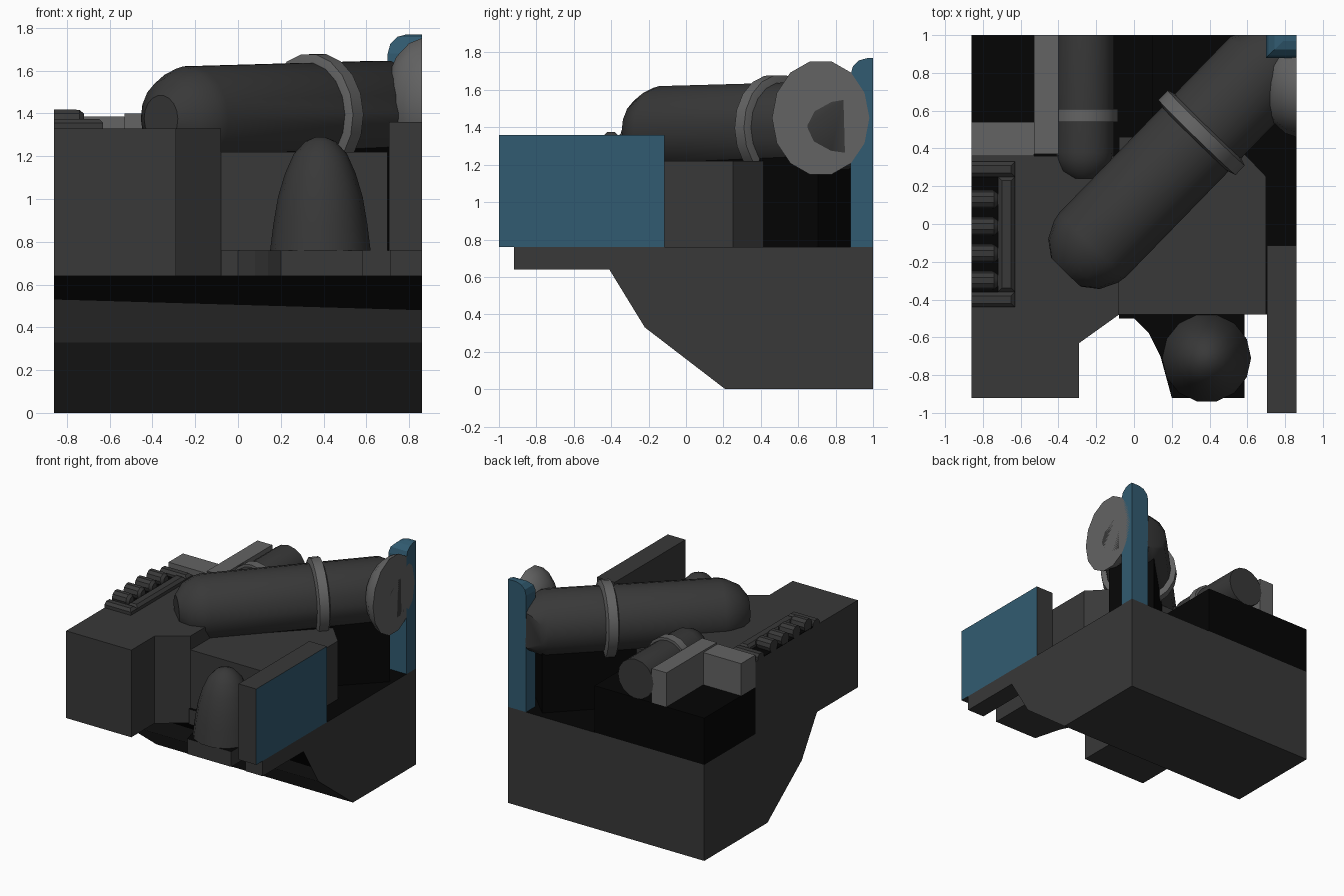
import bpy, bmesh, math
from mathutils import Vector

if "Cube" in bpy.data.objects:
    bpy.data.objects.remove(bpy.data.objects["Cube"])


def material(name, rgb):
    m = bpy.data.materials.new(name)
    m.diffuse_color = (*rgb, 1)
    m.use_nodes = True
    m.node_tree.nodes["Principled BSDF"].inputs["Base Color"].default_value = m.diffuse_color
    return m


GREY = material("dark grey", (0.04, 0.04, 0.04))
BLACK = material("near black", (0.0015, 0.0015, 0.0015))
LIGHT = material("mid grey", (0.125, 0.125, 0.125))
BLUE = material("steel blue", (0.031, 0.105, 0.165))


def finish(name, bm, mats, rule=None, smooth=False):
    bmesh.ops.recalc_face_normals(bm, faces=bm.faces)
    bm.normal_update()
    if rule:
        for f in bm.faces:
            f.material_index = rule(f)
    me = bpy.data.meshes.new(name)
    bm.to_mesh(me)
    bm.free()
    ob = bpy.data.objects.new(name, me)
    bpy.context.collection.objects.link(ob)
    for m in mats:
        me.materials.append(m)
    if smooth:
        bpy.ops.object.select_all(action='DESELECT')
        ob.select_set(True)
        bpy.context.view_layer.objects.active = ob
        bpy.ops.object.shade_smooth_by_angle(angle=math.radians(32))
    return ob


def clip(bm, co, no):
    """Cut away everything on the normal side and close the hole."""
    r = bmesh.ops.bisect_plane(bm, geom=bm.verts[:] + bm.edges[:] + bm.faces[:],
                               plane_co=co, plane_no=no, clear_outer=True)
    edges = [e for e in r['geom_cut'] if isinstance(e, bmesh.types.BMEdge)]
    if edges:
        bmesh.ops.contextual_create(bm, geom=edges)


def prism(name, outline, z0, z1, mats, chamfer=0, rule=None):
    """Upright prism; top edges are chamfered except where the model is cut off."""
    bm = bmesh.new()
    f = bm.faces.new([bm.verts.new((x, y, z0)) for x, y in outline])
    r = bmesh.ops.extrude_face_region(bm, geom=[f])
    for v in r['geom']:
        if isinstance(v, bmesh.types.BMVert):
            v.co.z = z1
    if chamfer:
        def cut(e):
            a, b = e.verts
            return ((abs(a.co.x) > .855 and abs(b.co.x) > .855)
                    or (a.co.y == b.co.y and a.co.y in (-.92, 1)))
        edges = [e for e in bm.edges if all(v.co.z == z1 for v in e.verts) and not cut(e)]
        bmesh.ops.bevel(bm, geom=edges, offset=chamfer, segments=1, affect='EDGES')
    return finish(name, bm, mats, rule)


def rect(x0, x1, y0, y1):
    return [(x0, y0), (x1, y0), (x1, y1), (x0, y1)]


def turned(name, profile, origin, axis, mat, n=16, scale=(1, 1), smooth=True):
    """Turn (radius, distance) pairs about an axis, then cut at the model bounds."""
    o, d = Vector(origin), Vector(axis).normalized()
    up = Vector((0, 0, 1)) if abs(d.z) < .9 else Vector((0, 1, 0))
    side = d.cross(up).normalized()
    up = side.cross(d)
    bm = bmesh.new()
    rings = []
    for r, t in profile:
        rings.append([bm.verts.new(o + d * t + side * (r * scale[0] * math.cos(2 * math.pi * i / n))
                                   + up * (r * scale[1] * math.sin(2 * math.pi * i / n)))
                      for i in range(n)])
    for a, b in zip(rings, rings[1:]):
        for i in range(n):
            j = (i + 1) % n
            bm.faces.new((a[i], a[j], b[j], b[i]))
    bm.faces.new(rings[0])
    bm.faces.new(rings[-1])
    for co, no in (((.86, 0, 0), (1, 0, 0)), ((0, 1, 0), (0, 1, 0)), ((-.86, 0, 0), (-1, 0, 0))):
        clip(bm, co, no)
    return finish(name, bm, [mat], smooth=smooth)


def black_top(f):
    return 1 if f.normal.z > .5 else 0


# lower hull: side profile run across the width, black upper strip on the front slope
bm = bmesh.new()
side = [(-.41, .64), (-.22, .33), (.21, 0), (1, 0), (1, .76), (-.48, .76), (-.48, .64)]
f = bm.faces.new([bm.verts.new((-.86, y, z)) for y, z in side])
r = bmesh.ops.extrude_face_region(bm, geom=[f])
bmesh.ops.translate(bm, vec=(1.72, 0, 0), verts=[v for v in r['geom'] if isinstance(v, bmesh.types.BMVert)])
slope = [f for f in bm.faces if f.calc_center_median().y < -.2 and abs(f.calc_center_median().z - .485) < .01]
bmesh.ops.bisect_plane(bm, geom=slope + list({e for f in slope for e in f.edges})
                       + list({v for f in slope for v in f.verts}),
                       plane_co=(-.86, 0, .53), plane_no=(.05, 0, 1.72))
finish("lower_hull", bm, [GREY, BLACK],
       lambda f: 1 if f.normal.z > .5 or (f.normal.y < -.8 and -.45 < f.calc_center_median().y < -.3) else 0)

# front ledges
prism("front_ledge", [(-.08, -.48), (-.08, -.5), (0, -.5), (.08, -.58), (.14, -.7), (.2, -.92),
                      (.585, -.92), (.585, -.48)], .64, .76, [GREY, BLACK], rule=black_top)
prism("right_ledge", rect(.71, .86, -.92, -.48), .64, .76, [GREY, BLACK], rule=black_top)

# large left block and the lower central box
prism("left_block", [(-.86, -.92), (-.29, -.92), (-.29, -.63), (-.08, -.48), (-.08, .36), (-.86, .36)],
      .64, 1.33, [GREY], .04)
prism("central_box", [(-.08, -.48), (.7, -.48), (.7, .25), (.5, .46), (-.08, .46)], .76, 1.22, [GREY], .04)

# black machinery under the pipes
prism("rear_black_block", rect(-.86, .1, .36, 1), .76, 1.13, [BLACK])
a = math.sqrt(.5)
cradle = [(.25 + a * (u - v), .36 + a * (u + v))
          for u, v in ((-.72, -.17), (.66, -.17), (.66, .17), (-.72, .17))]
prism("pipe_cradle", cradle, .76, 1.29, [BLACK])

# dome at the front
turned("front_dome", [(.235, 0), (.22, .12), (.198, .25), (.165, .36), (.125, .45), (.07, .51), (.02, .53)],
       (.385, -.71, .76), (0, 0, 1), GREY, 14)

# large slanted pipe with its collar
start, along = (-.36, -.255, 1.375), (.7, .72, .02)
turned("large_pipe", [(.11, 0), (.19, .06), (.235, .15), (.245, .2), (.245, 1.5), (.18, 1.64)],
       start, along, GREY, 18)
turned("large_pipe_collar", [(.24, .98), (.285, .995), (.285, 1.065), (.24, 1.08)], start, along, LIGHT, 18)

# flared outlet on the right side, with a dark opening
turned("outlet_flare", [(.15, 0), (.22, .03), (.285, .09), (.31, .15)], (.71, .72, 1.45), (1, 0, 0),
       LIGHT, 14, (.84, 1))
turned("outlet_opening", [(.16, 0), (.16, .005)], (.857, .735, 1.4), (1, 0, 0), GREY, 6, (.85, 1.05), False)

# small rear pipe with its collar
turned("small_pipe", [(.07, 0), (.125, .04), (.15, .1), (.155, .14), (.155, .8)], (-.26, .24, 1.28),
       (0, 1, 0), GREY, 16)
turned("small_pipe_collar", [(.155, .3), (.175, .3), (.175, .37), (.155, .37)], (-.26, .24, 1.28),
       (0, 1, 0), LIGHT, 16)

# rear rails
prism("rear_long_rail", rect(-.53, -.4, .37, 1), 1.12, 1.4, [LIGHT], .04)
prism("rear_cross_rail", rect(-.86, -.53, .36, .54), 1.1, 1.385, [LIGHT], .04)

# vent: frame, dark bed and four rounded bars
for i, box in enumerate((rect(-.86, -.63, -.44, -.36), rect(-.86, -.63, .25, .33), rect(-.72, -.63, -.36, .25))):
    prism(f"vent_frame_{i + 1}", box, 1.32, 1.375, [GREY], .02)
prism("vent_bed", rect(-.86, -.72, -.36, .25), 1.325, 1.336, [BLACK])
for i in range(4):
    turned(f"vent_bar_{i + 1}", [(.03, 0), (.048, .02), (.05, .04), (.05, .15)], (-.72, .13 - .143 * i, 1.37),
           (-1, 0, 0), GREY, 10)

# front right armour plate: blue outer face and chamfers
prism("right_armour_plate", rect(.705, .86, -1, -.115), .76, 1.36, [GREY, BLUE], .055,
      lambda f: 1 if f.normal.x > .9 or .3 < f.normal.z < .9 else 0)

# tall rear corner fin with a rounded top
bm = bmesh.new()
bmesh.ops.create_cube(bm, size=1)
for v in bm.verts:
    v.co = ((.78 + .16 * v.co.x), (.94 + .12 * v.co.y), (1.265 + 1.01 * v.co.z))
edges = [e for e in bm.edges if all(v.co.z > 1.7 for v in e.verts)
         and (all(v.co.x < .75 for v in e.verts) or all(v.co.y < .9 for v in e.verts))]
bmesh.ops.bevel(bm, geom=edges, offset=.09, segments=3, profile=.5, affect='EDGES')
finish("rear_fin", bm, [BLUE])
